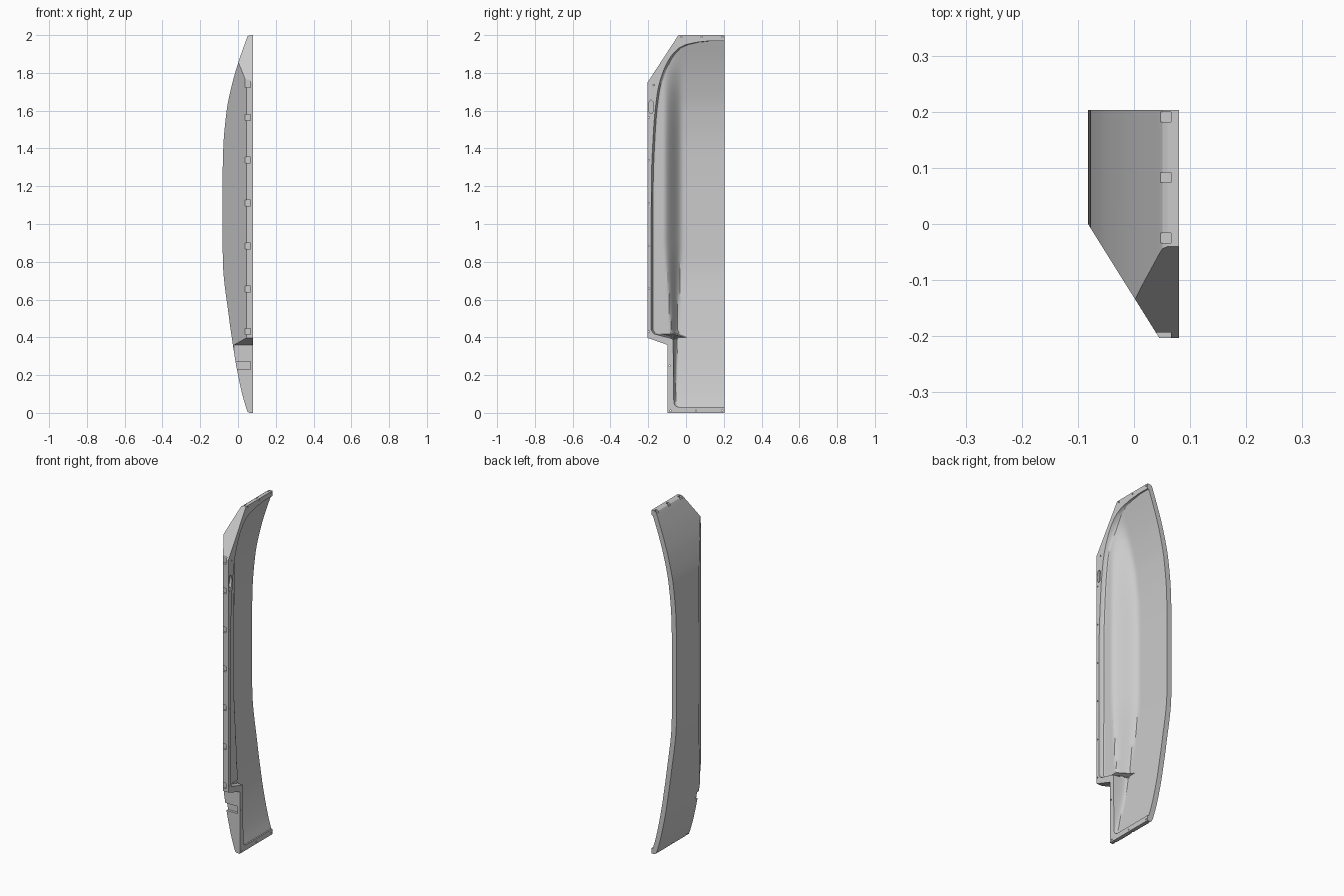
import bpy, bmesh
from mathutils import Matrix

cube = bpy.data.objects.get("Cube")
if cube:
    bpy.data.objects.remove(cube, do_unlink=True)

grey = bpy.data.materials.new("light_grey")
grey.use_nodes = True
grey.diffuse_color = (0.6, 0.6, 0.6, 1)
grey.node_tree.nodes["Principled BSDF"].inputs["Base Color"].default_value = (0.6, 0.6, 0.6, 1)


def smooth_curve(keys, z):
    """Smooth curve through (z, value) keys without overshoot."""
    n = len(keys)
    z = min(max(z, keys[0][0]), keys[-1][0])
    s = [(keys[i + 1][1] - keys[i][1]) / (keys[i + 1][0] - keys[i][0]) for i in range(n - 1)]

    def slope(i):
        if i == 0:
            return s[0]
        if i == n - 1:
            return s[-1]
        a, b = s[i - 1], s[i]
        return 2 * a * b / (a + b) if a * b > 0 else 0
    i = next(k for k in range(n - 1) if z <= keys[k + 1][0])
    h = keys[i + 1][0] - keys[i][0]
    t = (z - keys[i][0]) / h
    return ((1 + 2 * t) * (1 - t) ** 2 * keys[i][1] + t * (1 - t) ** 2 * h * slope(i)
            + t * t * (3 - 2 * t) * keys[i + 1][1] + t * t * (t - 1) * h * slope(i + 1))


def loft(name, sections):
    """Closed solid through rings of equal point count."""
    bm = bmesh.new()
    rings = [[bm.verts.new(p) for p in ring] for ring in sections]
    n = len(rings[0])
    for a, b in zip(rings, rings[1:]):
        for i in range(n):
            bm.faces.new((a[i], a[(i + 1) % n], b[(i + 1) % n], b[i]))
    bm.faces.new(rings[0])
    bm.faces.new(rings[-1])
    bmesh.ops.recalc_face_normals(bm, faces=bm.faces)
    me = bpy.data.meshes.new(name)
    bm.to_mesh(me)
    bm.free()
    ob = bpy.data.objects.new(name, me)
    bpy.context.collection.objects.link(ob)
    me.materials.append(grey)
    return ob


def prism(name, pts, axis, lo, hi):
    """Polygon extruded along one axis; pts hold the other two coordinates in order."""
    def place(p, v):
        q = list(p)
        q.insert(axis, v)
        return q
    return loft(name, [[place(p, v) for p in pts] for v in (lo, hi)])


def box(name, x0, x1, y0, y1, z0, z1):
    return prism(name, [(x0, y0), (x1, y0), (x1, y1), (x0, y1)], 2, z0, z1)


def cut(target, cutter):
    mod = target.modifiers.new("cut", "BOOLEAN")
    mod.operation = "DIFFERENCE"
    mod.solver = "EXACT"
    mod.object = cutter
    bpy.context.view_layer.objects.active = target
    bpy.ops.object.modifier_apply(modifier=mod.name)
    bpy.data.objects.remove(cutter, do_unlink=True)


# Bowed outer skin
OUTER = [(0.02, 0.045), (0.1, 0.022), (0.27, -0.013), (0.36, -0.027), (0.5, -0.047),
         (0.8, -0.08), (1.0, -0.082), (1.2, -0.082), (1.4, -0.078), (1.6, -0.06),
         (1.75, -0.029), (1.85, 0), (1.98, 0.045)]
levels = [0.02 + 1.96 * i / 70 for i in range(71)]
profile = [(0.08, 0), (0.06, 0), (0.051, 0.006)]
profile += [(smooth_curve(OUTER, z), z) for z in levels]
profile += [(0.051, 1.994), (0.06, 2), (0.08, 2)]
panel = prism("bowed_panel", profile, 1, -0.203, 0.203)

# Long chamfer, sloped upper corner and lower notch
cut(panel, prism("chamfer_cut", [(-0.082, 0), (0.045, -0.203), (0.108, -0.304), (-0.3, -0.304)], 2, -0.1, 2.1))
cut(panel, prism("corner_cut", [(-0.203, 1.75), (-0.04, 2), (0.025, 2.1), (-0.4, 2.1), (-0.4, 1.45)], 0, -0.3, 0.3))
cut(panel, prism("notch_cut", [(-0.098, -0.1), (-0.098, 0.36), (-0.203, 0.397), (-0.3, 0.43), (-0.3, -0.1)], 0, -0.3, 0.3))

# Hollow inside, with a narrow rim, a shelf and a soft step to the floor
RIM = [(0.03, -0.045), (0.04, -0.06), (0.06, -0.065), (0.39, -0.069), (0.4, -0.1),
       (0.42, -0.172), (0.44, -0.185), (1.2, -0.184), (1.5, -0.172), (1.7, -0.151),
       (1.8, -0.124), (1.88, -0.085), (1.93, -0.04), (1.95, 0), (1.963, 0.06), (1.97, 0.13)]


def inner_section(z):
    edge = smooth_curve(RIM, z)
    floor = smooth_curve(OUTER, z) + 0.03
    shelf = max(0.055, floor)
    blend = min(max((z - 0.4) / 0.5, 0), 1)
    start, width = -0.045 + 0.03 * blend, 0.035 + 0.07 * blend
    ring = [(0.12, 0.25, z), (0.12, edge, z)]
    for j in range(37):
        y = edge + (0.25 - edge) * (j / 36) ** 1.5
        t = min(max((start - y) / width, 0), 1)
        x = floor + (shelf - floor) * t * t * (3 - 2 * t)
        lip = max(0, 1 - (y - edge) / 0.014)
        ring.append((x + (0.081 - x) * lip ** 2, y, z))
    return ring


steps = {round(0.03 + 1.94 * i / 90, 4) for i in range(91)} | {k[0] for k in RIM}
cut(panel, loft("cavity_cut", [inner_section(z) for z in sorted(steps)]))

# Fastener pockets in the outer edges, each with a small hole through the rim


def hole(y, z):
    bm = bmesh.new()
    bmesh.ops.create_cone(bm, cap_ends=True, segments=10, radius1=0.004, radius2=0.004, depth=0.06,
                          matrix=Matrix.Translation((0.075, y, z)) @ Matrix.Rotation(1.5708, 4, "Y"))
    me = bpy.data.meshes.new("hole_cut")
    bm.to_mesh(me)
    bm.free()
    ob = bpy.data.objects.new("hole_cut", me)
    bpy.context.collection.objects.link(ob)
    me.materials.append(grey)
    cut(panel, ob)


for i in range(6):
    z = 0.43 + 0.227 * i
    cut(panel, box("front_pocket", 0.0, 0.066, -0.25, -0.191, z - 0.016, z + 0.016))
    hole(-0.197, z)
cut(panel, box("corner_pocket", 0.0, 0.066, -0.25, -0.19, 1.722, 1.765))
hole(-0.171, 1.735)
for y in (-0.025, 0.083, 0.191):
    cut(panel, box("top_pocket", 0.03, 0.066, y - 0.009, y + 0.009, 1.986, 2.1))
    hole(y, 1.99)
for y in (-0.082, 0.053, 0.191):
    cut(panel, box("bottom_pocket", 0.03, 0.066, y - 0.009, y + 0.009, -0.1, 0.014))
    hole(y, 0.012)
cut(panel, box("notch_groove", -0.1, 0.066, -0.2, -0.083, 0.23, 0.272))
hole(-0.088, 0.25)

# Oval recess in the rim
bm = bmesh.new()
bmesh.ops.create_cone(bm, cap_ends=True, segments=24, radius1=1, radius2=1, depth=0.05,
                      matrix=Matrix.Translation((0.09, -0.185, 1.62)) @ Matrix.Diagonal((1, 0.014, 0.036, 1))
                      @ Matrix.Rotation(1.5708, 4, "Y"))
me = bpy.data.meshes.new("oval_cut")
bm.to_mesh(me)
bm.free()
me.materials.append(grey)
oval = bpy.data.objects.new("oval_cut", me)
bpy.context.collection.objects.link(oval)
cut(panel, oval)

# Smooth skin, sharp edges
bpy.ops.object.select_all(action="DESELECT")
panel.select_set(True)
bpy.context.view_layer.objects.active = panel
bpy.ops.object.shade_smooth_by_angle(angle=0.5)
